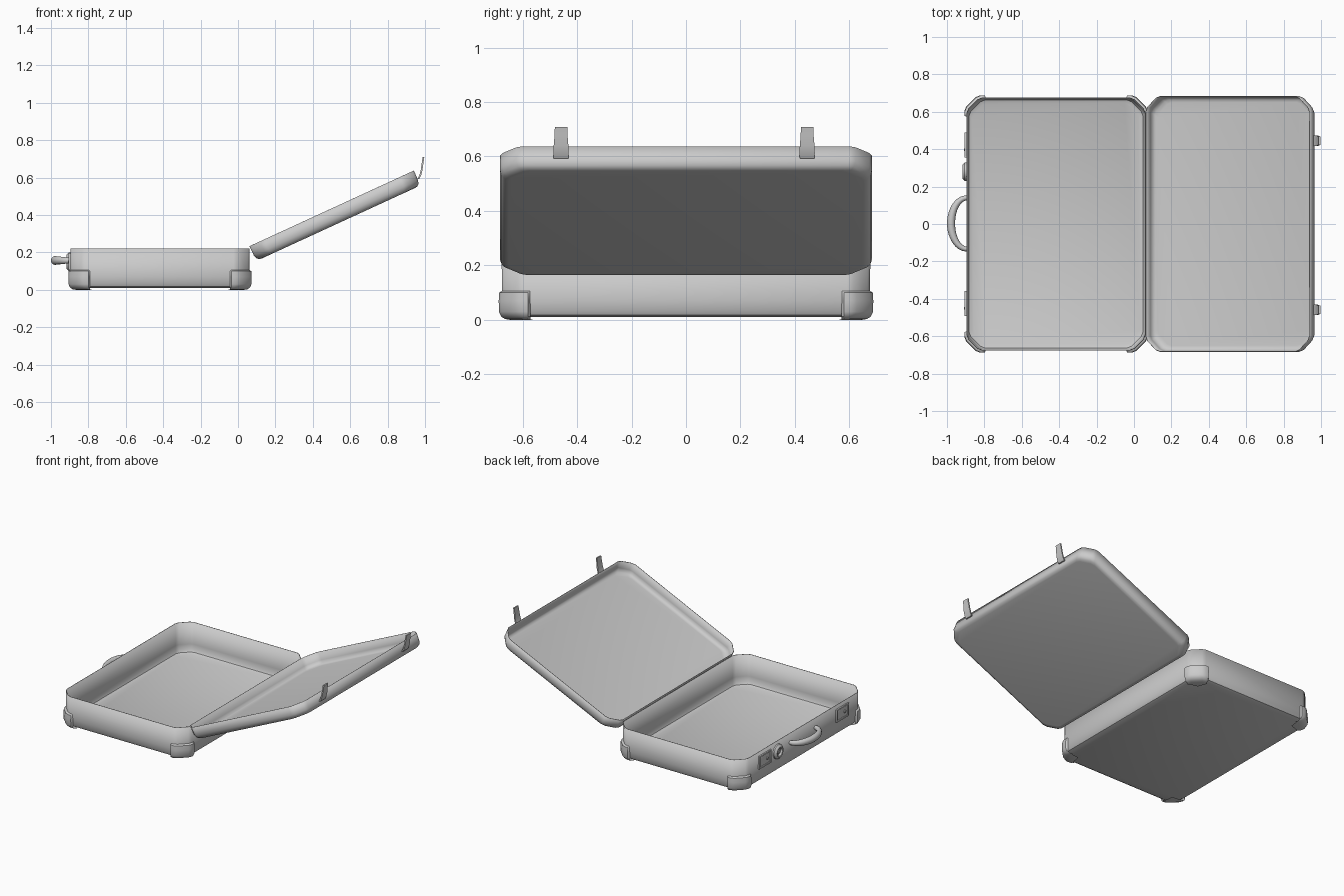
import bpy, bmesh, math
from mathutils import Matrix

if "Cube" in bpy.data.objects:
    bpy.data.objects.remove(bpy.data.objects["Cube"])

X0, X1, HY = -0.896, 0.062, 0.677      # base case footprint
WALL = X0


def finish(name, bm, angle=35):
    bmesh.ops.recalc_face_normals(bm, faces=bm.faces)
    me = bpy.data.meshes.new(name)
    bm.to_mesh(me)
    bm.free()
    ob = bpy.data.objects.new(name, me)
    bpy.context.collection.objects.link(ob)
    bpy.ops.object.select_all(action='DESELECT')
    ob.select_set(True)
    bpy.context.view_layer.objects.active = ob
    bpy.ops.object.shade_smooth_by_angle(angle=math.radians(angle))
    return ob


# softened chamfer, measured inward from a sharp corner
CHAMFER = [(0, 0.085), (0.010, 0.060), (0.060, 0.010), (0.085, 0)]


def outline(x0, x1, hy, inset):
    pts = []
    for cx, cy, sx, sy in ((x0, -hy, 1, 1), (x1, -hy, -1, 1), (x1, hy, -1, -1), (x0, hy, 1, -1)):
        corner = [(cx + sx * (a + inset), cy + sy * (b + inset)) for a, b in CHAMFER]
        pts += corner if sx * sy > 0 else corner[::-1]
    return pts


def bridge(bm, rings, closed):
    for r, s in zip(rings, rings[1:]):
        n = len(r)
        for i in range(n if closed else n - 1):
            j = (i + 1) % n
            bm.faces.new((r[i], r[j], s[j], s[i]))


# open tray with thin walls, used for base and lid
def tray(name, x0, x1, hy, levels, matrix=Matrix()):
    bm = bmesh.new()
    rings = [[bm.verts.new((x, y, z)) for x, y in outline(x0, x1, hy, d)] for z, d in levels]
    bridge(bm, rings, True)
    bm.faces.new(rings[-1])
    # normals pointing out and down
    ob = finish(name, bm)
    ob.data.update()
    if ob.data.polygons[-1].normal.z > 0:
        ob.data.flip_normals()
    ob.matrix_world = matrix
    mod = ob.modifiers.new("thin_wall", 'SOLIDIFY')
    mod.thickness, mod.offset = 0.004, -1
    return ob


tray("case_base", X0, X1, HY,
     [(0.222, 0), (0.07, 0.001), (0.035, 0.004), (0.018, 0.012), (0.010, 0.028)])

tilt = Matrix.Translation((0.061, 0, 0.233)) @ Matrix.Rotation(math.radians(-24.7), 4, 'Y')
tray("case_lid", 0, 0.968, 0.684,
     [(0, 0), (-0.055, 0.001), (-0.074, 0.007), (-0.084, 0.018), (-0.087, 0.032)], tilt)


# protective caps wrapped round the bottom corners of the base
def corner_guard(name, cx, cy, sx, sy):
    bm = bmesh.new()
    rings = []
    for z, d in ((0.107, -0.002), (0.100, 0.009), (0.07, 0.011), (0.03, 0.010),
                 (0.012, 0.002), (0.003, -0.012), (0.0, -0.03)):
        L, w = 0.105, min(-0.002, d)
        path = [(-w, L), (-d, L - 0.008)] + [(a - d, b - d) for a, b in CHAMFER] + \
               [(L - 0.008, -d), (L, -w)]
        rings.append([bm.verts.new((cx + sx * a, cy + sy * b, z)) for a, b in path])
    bridge(bm, rings, False)
    inner = bm.verts.new((cx + sx * 0.095, cy + sy * 0.095, 0.002))
    bm.faces.new(rings[-1] + [inner])
    finish(name, bm, 40)


for cx, sx, a in ((X0, 1, "latch"), (X1, -1, "hinge")):
    for cy, sy, b in ((-HY, 1, "front"), (HY, -1, "back")):
        corner_guard(f"corner_guard_{a}_{b}", cx, cy, sx, sy)


# bevelled box
def box(name, loc, size, bevel=0.003):
    bm = bmesh.new()
    bmesh.ops.create_cube(bm, size=1)
    bmesh.ops.scale(bm, vec=size, verts=bm.verts)
    bmesh.ops.bevel(bm, geom=bm.edges[:], offset=bevel, segments=2, profile=0.5, affect='EDGES')
    bmesh.ops.translate(bm, vec=loc, verts=bm.verts)
    return finish(name, bm)


# surface of revolution about the x axis, profile of (x, radius)
def turned(name, loc, profile, n=24):
    bm = bmesh.new()
    rings = [[bm.verts.new((loc[0] + x, loc[1] + r * math.cos(2 * math.pi * i / n),
                            loc[2] + r * math.sin(2 * math.pi * i / n))) for i in range(n)]
             for x, r in profile]
    bridge(bm, rings, True)
    bm.faces.new(rings[-1])
    return finish(name, bm)


# lock plates: raised frame, recessed panel and small button
for y, tag in ((0.422, "back"), (-0.425, "front")):
    w, h, t, zc = 0.135, 0.09, 0.012, 0.15
    for s in (-1, 1):
        box(f"lock_frame_side_{tag}", (WALL - 0.004, y + s * (w - t) / 2, zc), (0.012, t, h))
        box(f"lock_frame_rail_{tag}", (WALL - 0.004, y, zc + s * (h - t) / 2), (0.012, w, t))
    box(f"lock_panel_{tag}", (WALL - 0.002, y, zc), (0.006, w - 0.01, h - 0.01), 0.001)
    turned(f"lock_button_{tag}", (WALL - 0.004, y - 0.025, zc),
           [(0, 0.011), (-0.005, 0.011), (-0.008, 0.007)], 12)

# round dial with dished centre
turned("dial", (WALL, 0.28, 0.15),
       [(0, 0.05), (-0.009, 0.049), (-0.018, 0.041), (-0.022, 0.034), (-0.019, 0.027),
        (-0.008, 0.023), (-0.006, 0.016), (-0.012, 0.010)])

# carrying handle, thicker in the middle
bm = bmesh.new()
rings, N, M = [], 24, 12
for i in range(N + 1):
    a = math.pi * i / N
    r = 0.012 + 0.0095 * math.sin(a)
    ux, uy = -math.sin(a), math.cos(a)
    px, py = WALL + 0.004 + 0.086 * ux, 0.003 + 0.137 * uy
    rings.append([bm.verts.new((px + r * ux * math.cos(k), py + r * uy * math.cos(k),
                                0.157 + (r + 0.002) * math.sin(k)))
                  for k in (2 * math.pi * j / M for j in range(M))])
bridge(bm, rings, True)
bm.faces.new(rings[0])
bm.faces.new(rings[-1])
finish("handle", bm, 50)

# bent latch tongues on the lid edge
for y, tag in ((-0.459, "front"), (0.445, "back")):
    bm = bmesh.new()
    rings = []
    for x, z, hw in ((0.964, 0.592, 0.027), (0.974, 0.612, 0.028), (0.981, 0.640, 0.027),
                     (0.986, 0.675, 0.024), (0.990, 0.703, 0.023), (0.991, 0.709, 0.023)):
        rings.append([bm.verts.new((x + dx, y + dy, z)) for dx, dy in
                      ((-0.004, -hw), (0.005, -hw), (0.005, hw), (-0.004, hw))])
    bridge(bm, rings, True)
    bm.faces.new(rings[0])
    bm.faces.new(rings[-1])
    finish(f"latch_{tag}", bm)
